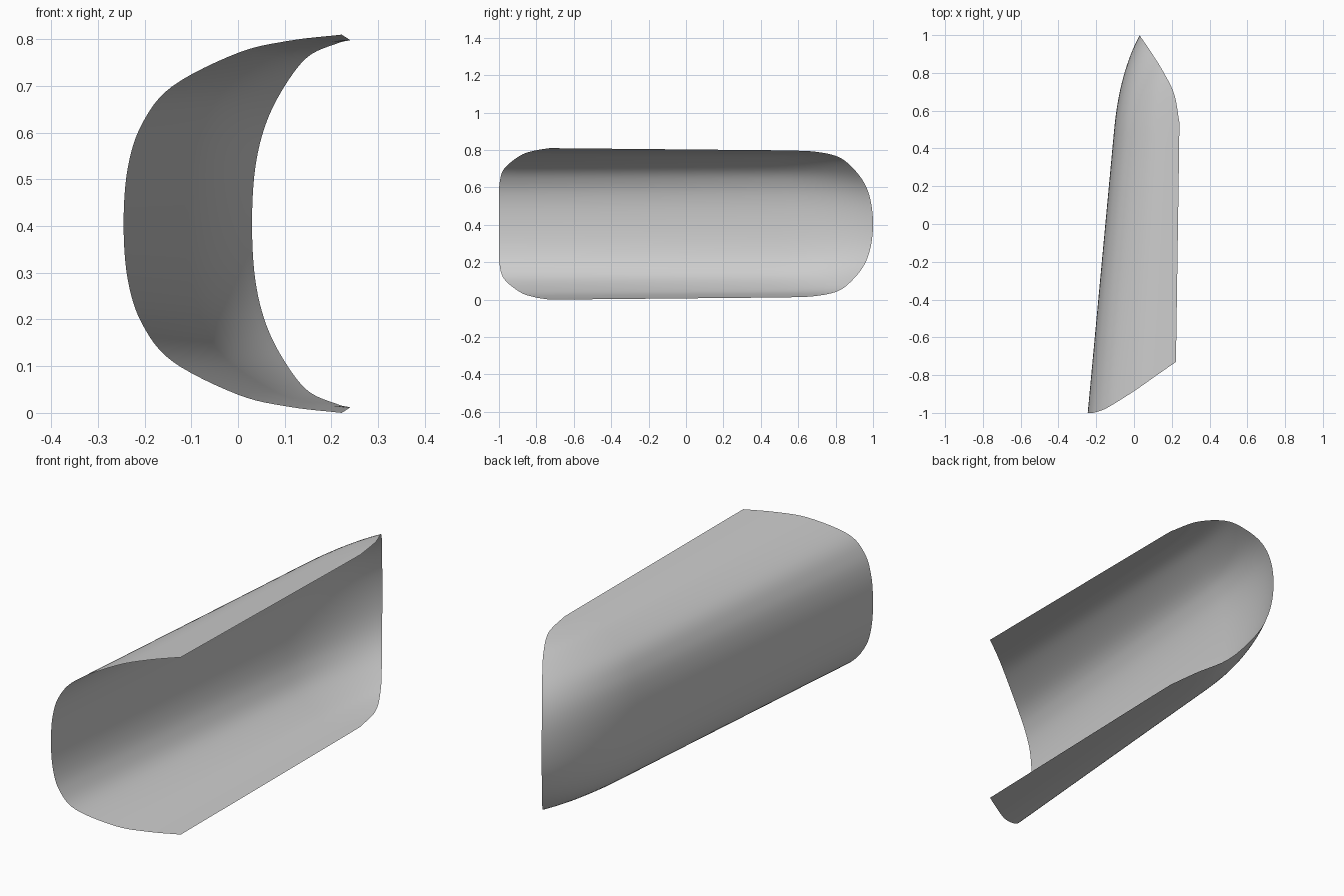
import bpy, bmesh
from mathutils import Vector

cube = bpy.data.objects.get("Cube")
if cube:
    bpy.data.objects.remove(cube, do_unlink=True)

MID_Z = 0.405
# Guide points from spine to rim: x, y, height above the spine
FRONT = [(-.245, -1, 0), (-.236, -1, .12), (-.205, -.997, .215), (-.14, -.972, .295),
         (0, -.885, .366), (.11, -.808, .392), (.222, -.73, .405)]
BACK = [(.03, 1, 0), (.037, .988, .12), (.06, .955, .215), (.1, .895, .295),
        (.15, .815, .358), (.212, .69, .386), (.24, .54, .393)]
STEPS = 6


def smooth_path(points):
    """Mirror the half guide about the spine and run a smooth curve through it."""
    half = [Vector(p) for p in points]
    pts = [Vector((p.x, p.y, -p.z)) for p in half[:0:-1]] + half
    pts = [2 * pts[0] - pts[1]] + pts + [2 * pts[-1] - pts[-2]]
    path = []
    for a, b, c, d in zip(pts, pts[1:], pts[2:], pts[3:]):
        for i in range(STEPS):
            t = i / STEPS
            path.append(b + (c - a) * t / 2 + (a - 2.5 * b + 2 * c - d / 2) * t ** 2
                        + (1.5 * (b - c) + (d - a) / 2) * t ** 3)
    path.append(pts[-2])
    return path


def middle_point(f, b):
    """Section where the straight trough starts to curl in to the back edge."""
    share = (f.x + .245) / .467
    return Vector((-.105 + .343 * share, b.y - .5 + .3 * share, f.z * .975))


# Curved sheet lofted from the front edge to the rounded back edge
bm = bmesh.new()
columns = []
for f, b in zip(smooth_path(FRONT), smooth_path(BACK)):
    m = middle_point(f, b)
    ctrl = m + (m - f) * ((b.y - m.y) * .6 / (m.y - f.y))
    line = [f.lerp(m, i / 14) for i in range(14)]
    line += [m.lerp(ctrl, i / 14).lerp(ctrl.lerp(b, i / 14), i / 14) for i in range(15)]
    columns.append([bm.verts.new(p + Vector((0, 0, MID_Z))) for p in line])
for left, right in zip(columns, columns[1:]):
    for i in range(len(left) - 1):
        bm.faces.new((left[i], right[i], right[i + 1], left[i + 1]))
bm.normal_update()
if sum(f.normal.x for f in bm.faces) > 0:
    bmesh.ops.reverse_faces(bm, faces=bm.faces[:])
mesh = bpy.data.meshes.new("curved_shell")
bm.to_mesh(mesh)
bm.free()
shell = bpy.data.objects.new("curved_shell", mesh)
bpy.context.collection.objects.link(shell)

# Plain grey material
grey = bpy.data.materials.new("plain_grey")
grey.use_nodes = True
colour = (.6, .6, .6, 1)
grey.diffuse_color = colour
grey.node_tree.nodes["Principled BSDF"].inputs["Base Color"].default_value = colour
mesh.materials.append(grey)

bpy.ops.object.select_all(action='DESELECT')
shell.select_set(True)
bpy.context.view_layer.objects.active = shell
bpy.ops.object.shade_smooth()
